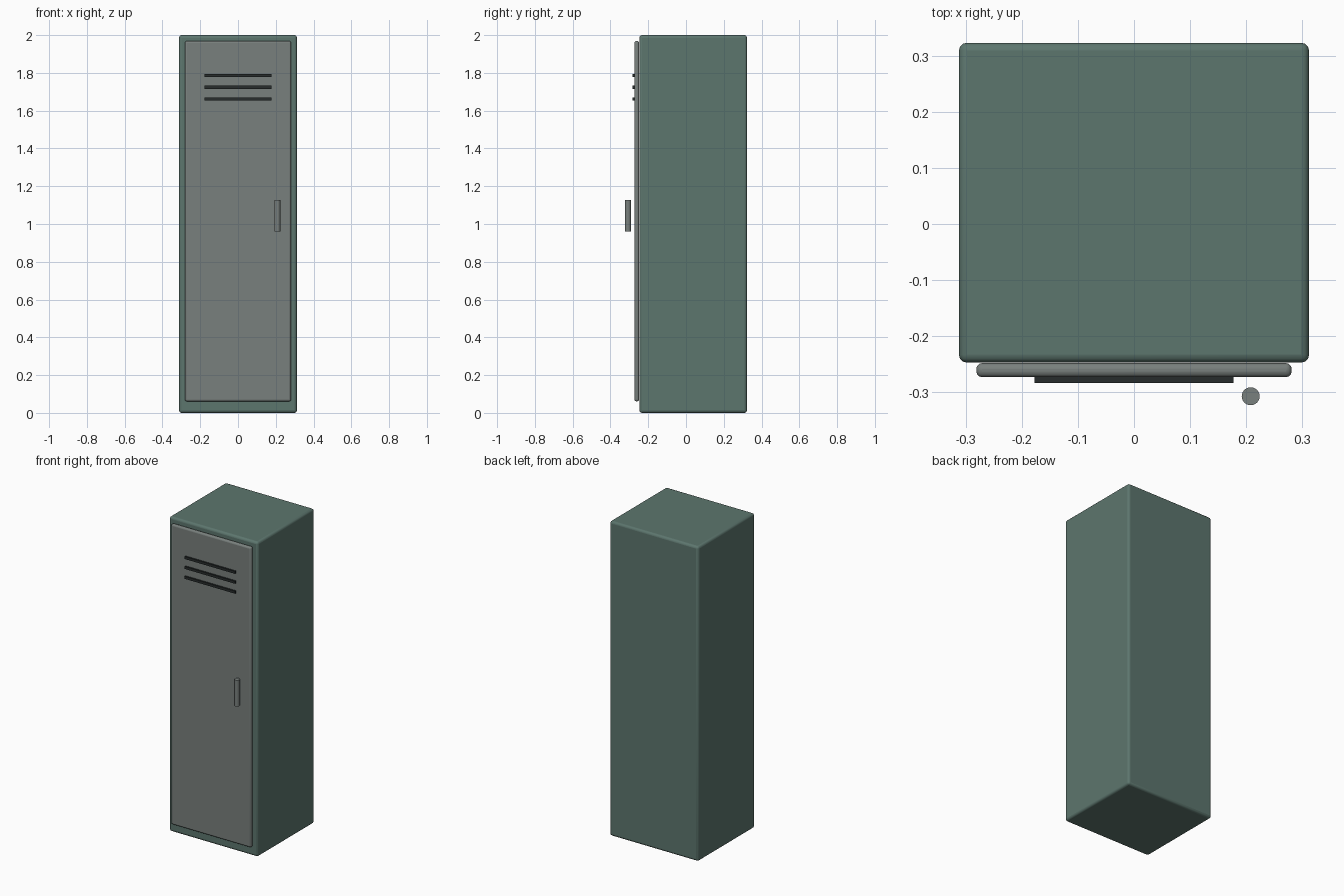
import bpy
import math

if "Cube" in bpy.data.objects:
    bpy.data.objects.remove(bpy.data.objects["Cube"])


def material(name, rgb):
    m = bpy.data.materials.new(name)
    m.diffuse_color = (*rgb, 1)
    m.use_nodes = True
    m.node_tree.nodes["Principled BSDF"].inputs["Base Color"].default_value = m.diffuse_color
    return m


def finish(o, name, mat):
    o.name = name
    o.data.materials.append(mat)
    bpy.ops.object.shade_smooth_by_angle(angle=math.radians(30))
    return o


def box(name, x, y, z, mat, bevel=0.0):
    """Box from (min, max) ranges, with optional rounded edges."""
    bpy.ops.mesh.primitive_cube_add(size=1, location=[sum(r) / 2 for r in (x, y, z)])
    o = bpy.context.object
    o.scale = [r[1] - r[0] for r in (x, y, z)]
    bpy.ops.object.transform_apply(location=False, rotation=False, scale=True)
    if bevel:
        b = o.modifiers.new("rounded_edges", 'BEVEL')
        b.width = bevel
        b.segments = 3
    return finish(o, name, mat)


green = material("green_paint", (0.108, 0.18, 0.155))
grey = material("grey_metal", (0.19, 0.215, 0.205))
dark = material("dark_slot", (0.02, 0.025, 0.025))

# Cabinet body and door panel
box("locker_body", (-0.312, 0.312), (-0.247, 0.323), (0, 2), green, 0.014)
box("door", (-0.281, 0.281), (-0.273, -0.248), (0.061, 1.969), grey, 0.01)

# Ventilation slots
for i in range(3):
    zc = 1.787 - i * 0.063
    box(f"vent_slot_{i + 1}", (-0.177, 0.177), (-0.283, -0.273),
        (zc - 0.008, zc + 0.008), dark)

# Upright bar handle
bpy.ops.mesh.primitive_cylinder_add(vertices=24, radius=0.016, depth=0.167,
                                    location=(0.208, -0.307, 1.044))
finish(bpy.context.object, "handle", grey)
